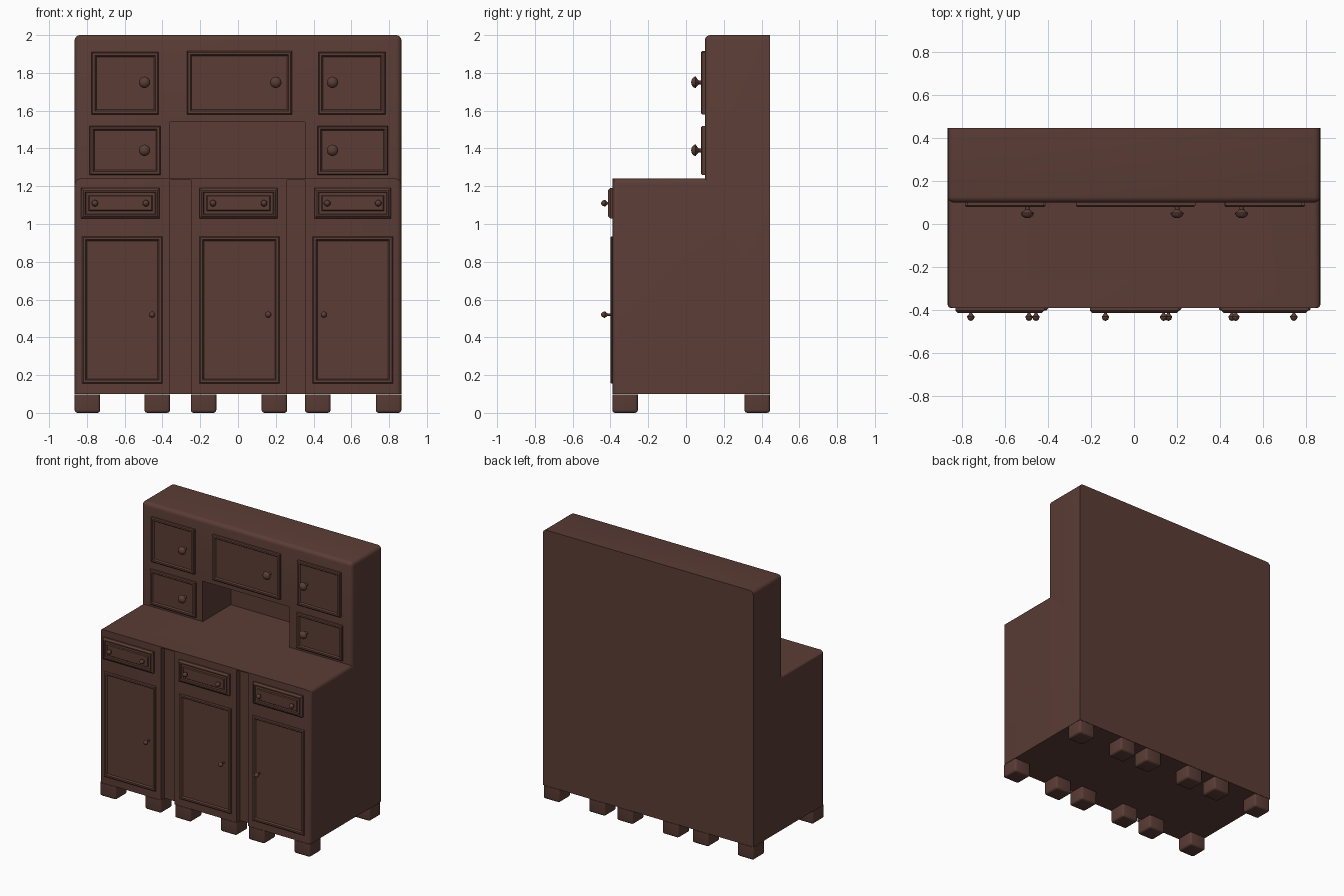
import bpy, bmesh, math
from mathutils import Matrix

if "Cube" in bpy.data.objects:
    bpy.data.objects.remove(bpy.data.objects["Cube"])

wood = bpy.data.materials.new("dark brown wood")
wood.diffuse_color = (0.105, 0.046, 0.036, 1)
wood.use_nodes = True
wood.node_tree.nodes["Principled BSDF"].inputs["Base Color"].default_value = wood.diffuse_color


def finish(name, bm, smooth=True):
    bmesh.ops.recalc_face_normals(bm, faces=bm.faces)
    me = bpy.data.meshes.new(name)
    bm.to_mesh(me)
    bm.free()
    ob = bpy.data.objects.new(name, me)
    bpy.context.collection.objects.link(ob)
    me.materials.append(wood)
    if smooth:
        bpy.context.view_layer.objects.active = ob
        bpy.ops.object.select_all(action='DESELECT')
        ob.select_set(True)
        bpy.ops.object.shade_smooth_by_angle(angle=math.radians(35))
    return ob


def box(x0, x1, y0, y1, z0, z1):
    bm = bmesh.new()
    bmesh.ops.create_cube(bm, size=1)
    for v in bm.verts:
        v.co.x = x0 if v.co.x < 0 else x1
        v.co.y = y0 if v.co.y < 0 else y1
        v.co.z = z0 if v.co.z < 0 else z1
    return bm


# Cabinet body: L-shaped side profile extruded across the width
W, FRONT, STEP, BACK = 0.865, -0.39, 0.1, 0.445
profile = [(FRONT, 0.1), (FRONT, 1.24), (STEP, 1.24), (STEP, 2.0), (BACK, 2.0), (BACK, 0.1)]
bm = bmesh.new()
face = bm.faces.new([bm.verts.new((-W, y, z)) for y, z in profile])
ext = bmesh.ops.extrude_face_region(bm, geom=[face])
bmesh.ops.translate(bm, vec=(2 * W, 0, 0),
                    verts=[g for g in ext["geom"] if isinstance(g, bmesh.types.BMVert)])
# Round the side edges and upper front edge; keep back and bottom edges sharp
round_edges = []
for e in bm.edges:
    a, b = e.verts
    side = abs(a.co.x - b.co.x) < 0.01
    mid = (a.co + b.co) / 2
    if side and mid.y < BACK - 0.01 and mid.z > 0.11:
        round_edges.append(e)
    elif not side and mid.z > 1.9 and mid.y < 0.2:
        round_edges.append(e)
bmesh.ops.bevel(bm, geom=round_edges, offset=0.028, segments=4, profile=0.5, affect='EDGES')
body = finish("cabinet_body", bm, False)

# Cutters: the display niche and the two recessed strips between the lower units
cutters = [finish("niche_cutter", box(-0.36, 0.355, -0.2, 0.43, 1.24, 1.54), False),
           finish("left_gap_cutter", box(-0.36, -0.25, -0.5, -0.35, 0, 1.232), False),
           finish("right_gap_cutter", box(0.26, 0.355, -0.5, -0.35, 0, 1.232), False)]
for c in cutters:
    m = body.modifiers.new(c.name, 'BOOLEAN')
    m.operation, m.solver, m.object = 'DIFFERENCE', 'EXACT', c
bpy.context.view_layer.objects.active = body
body.select_set(True)
for m in list(body.modifiers):
    bpy.ops.object.modifier_apply(modifier=m.name)
for c in cutters:
    bpy.data.objects.remove(c)
bpy.ops.object.select_all(action='DESELECT')
body.select_set(True)
bpy.ops.object.shade_smooth_by_angle(angle=math.radians(35))


# Panel with stepped mouldings: each step is (inset width, depth change)
def panel(name, x0, x1, z0, z1, y_back, thick, steps):
    bm = box(x0, x1, y_back - thick, y_back + 0.01, z0, z1)
    f = min(bm.faces, key=lambda q: q.calc_center_median().y)
    for width, depth in steps:
        bmesh.ops.inset_region(bm, faces=[f], thickness=width, depth=0, use_even_offset=True)
        for v in f.verts:
            v.co.y -= depth
    return finish(name, bm, False)


# Turned knob with a flared head, pointing to the front
def knob(name, x, y, z, r, length):
    pts = [(0.4, -0.1), (0.35, 0.4), (0.6, 0.52), (1, 0.64), (1, 0.72), (0.75, 0.88), (0.4, 0.97)]
    n = 16
    bm = bmesh.new()
    rings = [[bm.verts.new((x + r * k * math.cos(2 * math.pi * i / n), y - length * d,
                            z + r * k * math.sin(2 * math.pi * i / n))) for i in range(n)]
             for k, d in pts]
    for a, b in zip(rings, rings[1:]):
        for i in range(n):
            bm.faces.new((a[i], a[(i + 1) % n], b[(i + 1) % n], b[i]))
    bm.faces.new(rings[0])
    tip = bm.verts.new((x, y - length, z))
    for i in range(n):
        bm.faces.new((rings[-1][i], rings[-1][(i + 1) % n], tip))
    finish(name, bm)


door_steps = [(0.006, 0.006), (0.012, 0), (0.007, -0.010)]
drawer_steps = [(0.012, 0.012), (0.008, 0), (0.004, -0.008), (0.014, 0), (0.005, 0.006)]

# Lower units: drawer with two knobs, door with one knob, four feet
units = [("left", -0.865, -0.36, -0.825, -0.40, -0.455, -0.83, -0.415),
         ("middle", -0.25, 0.26, -0.205, 0.22, 0.16, -0.205, 0.21),
         ("right", 0.355, 0.865, 0.395, 0.82, 0.455, 0.405, 0.81)]
for n, u0, u1, d0, d1, kx, w0, w1 in units:
    panel(n + "_lower_door", d0, d1, 0.155, 0.935, FRONT, 0.005, door_steps)
    knob(n + "_door_knob", kx, -0.39, 0.52, 0.017, 0.06)
    panel(n + "_drawer", w0, w1, 1.03, 1.19, FRONT, 0.011, drawer_steps)
    for s in (-1, 1):
        knob(n + "_drawer_knob", (w0 + w1) / 2 + s * 0.135, -0.39, 1.11, 0.017, 0.06)
    for x in (u0, u1 - 0.135):
        for y in (-0.39, 0.31):
            bm = box(x, x + 0.135, y, y + 0.135, 0.0, 0.098)
            edges = [e for e in bm.edges if min(v.co.z for v in e.verts) < 0.05]
            bmesh.ops.bevel(bm, geom=edges, offset=0.015, segments=3, profile=0.5, affect='EDGES')
            finish(n + "_foot", bm)

# Upper doors with large knobs
uppers = [("upper_left_door", -0.775, -0.42, 1.58, 1.91, -0.495),
          ("upper_middle_door", -0.27, 0.285, 1.58, 1.915, 0.2),
          ("upper_right_door", 0.425, 0.78, 1.58, 1.91, 0.5),
          ("small_left_door", -0.785, -0.41, 1.26, 1.52, -0.495),
          ("small_right_door", 0.42, 0.795, 1.26, 1.52, 0.5)]
for n, x0, x1, z0, z1, kx in uppers:
    panel(n, x0, x1, z0, z1, STEP, 0.014, door_steps)
    knob(n + "_knob", kx, 0.095, 1.75 if z0 > 1.5 else 1.39, 0.03, 0.068)
